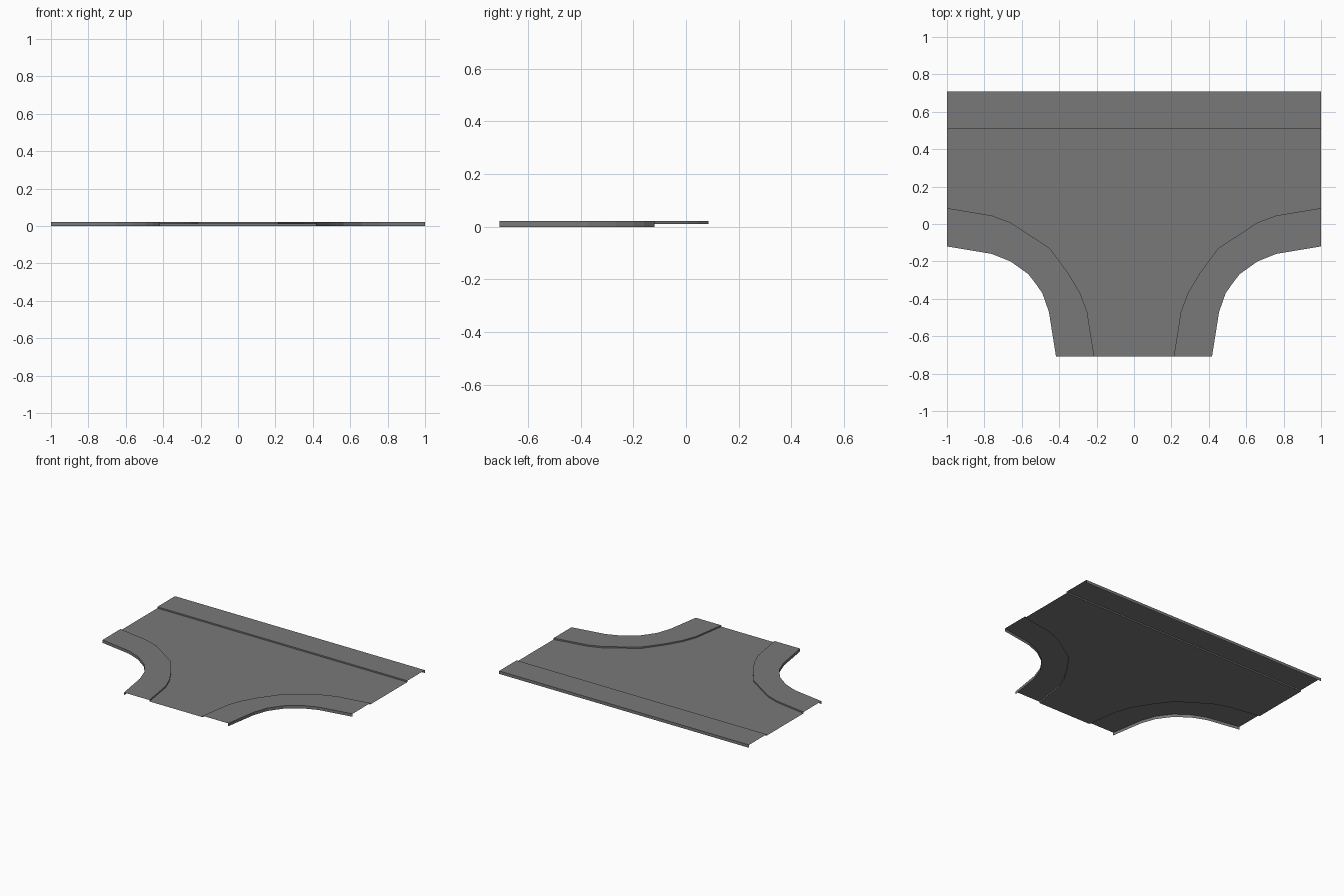
import bpy

old = bpy.data.objects.get("Cube")
if old:
    bpy.data.objects.remove(old, do_unlink=True)

ROAD_Z, WALK_Z = 0.011, 0.021
BACK, KERB = 0.708, 0.507

# One flat grey for everything
grey = bpy.data.materials.new("asphalt grey")
grey.use_nodes = True
colour = (0.19, 0.19, 0.19, 1)
grey.diffuse_color = colour
bsdf = next(n for n in grey.node_tree.nodes if n.type == "BSDF_PRINCIPLED")
bsdf.inputs["Base Color"].default_value = colour


def loft(name, rows):
    """Bridge equally long rows of points with quads."""
    n = len(rows[0])
    verts = [p for row in rows for p in row]
    faces = [(r * n + i, r * n + i + 1, (r + 1) * n + i + 1, (r + 1) * n + i)
             for r in range(len(rows) - 1) for i in range(n - 1)]
    mesh = bpy.data.meshes.new(name)
    mesh.from_pydata(verts, [], faces)
    mesh.materials.append(grey)
    obj = bpy.data.objects.new(name, mesh)
    bpy.context.collection.objects.link(obj)
    return obj


def at(path, z):
    return [(x, y, z) for x, y in path]


def mirrored(path):
    return [(-x, y) for x, y in reversed(path)]


def sidewalk(name, kerb, outer):
    """Kerb riser, raised pavement and outer skirt as one open sheet."""
    loft(name, [at(kerb, ROAD_Z), at(kerb, WALK_Z), at(outer, WALK_Z), at(outer, 0)])


# Plan of the left corner, from the side arm round to the front arm
kerb = [(1, 0.085), (0.76, 0.045), (0.66, 0.008), (0.45, -0.13),
        (0.35, -0.265), (0.288, -0.37), (0.25, -0.47), (0.213, -BACK)]
outer = [(1, -0.12), (0.76, -0.16), (0.66, -0.2), (0.565, -0.268),
         (0.525, -0.32), (0.49, -0.37), (0.455, -0.47), (0.417, -BACK)]

# Sidewalks
sidewalk("left_corner_sidewalk", kerb, outer)
sidewalk("right_corner_sidewalk", mirrored(kerb), mirrored(outer))
sidewalk("back_sidewalk", [(-1, KERB), (1, KERB)], [(-1, BACK), (1, BACK)])

# Road surface between the kerbs
front_edge = [(-x, y) for x, y in kerb] + kerb[::-1]
back_edge = [(x, KERB) for x, y in front_edge]
loft("road", [at(front_edge, ROAD_Z), at(back_edge, ROAD_Z)])
